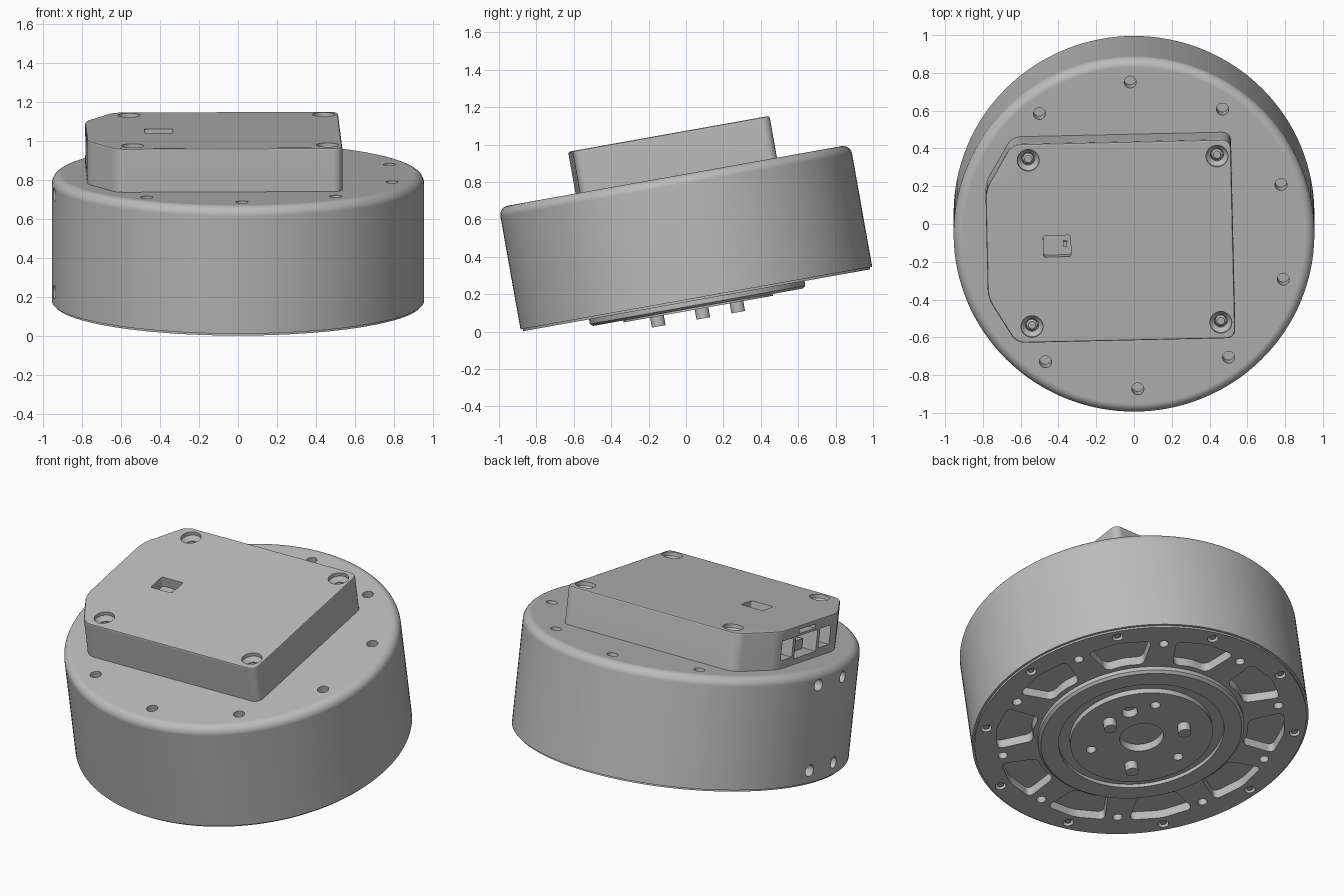
import bpy, bmesh
from math import sin, cos, pi, radians
from mathutils import Matrix

cube = bpy.data.objects.get("Cube")
if cube:
    bpy.data.objects.remove(cube, do_unlink=True)

grey = bpy.data.materials.new("machined grey")
grey.use_nodes = True
GREY = (0.5, 0.5, 0.5, 1)
grey.diffuse_color = GREY
for node in grey.node_tree.nodes:
    if node.type == 'BSDF_PRINCIPLED':
        node.inputs["Base Color"].default_value = GREY

# The whole unit leans forward; the case is also turned slightly on the housing
LEAN = Matrix.Translation((0, 0.0575, 0.168)) @ Matrix.Rotation(radians(10.1), 4, 'X')
TURN = LEAN @ Matrix.Rotation(radians(1.3), 4, 'Z') @ Matrix.Translation((0, 0.01, 0))
STEP = 36


def merge(bm, part, mat):
    bmesh.ops.recalc_face_normals(part, faces=part.faces)
    part.transform(mat)
    mesh = bpy.data.meshes.new("temp")
    part.to_mesh(mesh)
    part.free()
    bm.from_mesh(mesh)
    bpy.data.meshes.remove(mesh)


def prism(bm, points, z0, z1, rounding=0, chamfer=0, mat=Matrix()):
    part = bmesh.new()
    face = part.faces.new([part.verts.new((x, y, z0)) for x, y in points])
    new = bmesh.ops.extrude_face_region(part, geom=[face])["geom"]
    for v in new:
        if isinstance(v, bmesh.types.BMVert):
            v.co.z = z1
    if rounding:
        upright = [e for e in part.edges if abs(e.verts[0].co.z - e.verts[1].co.z) > 1e-4]
        bmesh.ops.bevel(part, geom=upright, offset=rounding, segments=5, profile=0.5,
                        affect='EDGES')
    if chamfer:
        top = [e for e in part.edges if all(v.co.z > z1 - 1e-4 for v in e.verts)]
        bmesh.ops.bevel(part, geom=top, offset=chamfer, segments=2, profile=0.5, affect='EDGES')
    merge(bm, part, mat)


def block(bm, x0, x1, y0, y1, z0, z1, rounding=0):
    prism(bm, [(x0, y0), (x1, y0), (x1, y1), (x0, y1)], z0, z1, rounding)


def lathe(bm, profile, sides=24, mat=Matrix()):
    part = bmesh.new()
    verts = [part.verts.new((r, 0, z)) for r, z in profile]
    edges = [part.edges.new(pair) for pair in zip(verts, verts[1:])]
    bmesh.ops.spin(part, geom=verts + edges, axis=(0, 0, 1), cent=(0, 0, 0),
                   angle=2 * pi, steps=sides)
    bmesh.ops.remove_doubles(part, verts=part.verts, dist=1e-5)
    bmesh.ops.holes_fill(part, edges=[e for e in part.edges if e.is_boundary], sides=0)
    merge(bm, part, mat)


def peg(bm, radius, z0, z1, mat=Matrix(), sides=24):
    lathe(bm, [(radius, z0), (radius, z1)], sides, mat)


def polar(radius, degrees, z=0):
    a = radians(degrees)
    return Matrix.Translation((radius * cos(a), radius * sin(a), z))


def make(name, bm, mat, cuts=None):
    mesh = bpy.data.meshes.new(name)
    bm.to_mesh(mesh)
    bm.free()
    obj = bpy.data.objects.new(name, mesh)
    bpy.context.scene.collection.objects.link(obj)
    if cuts:
        cutter_mesh = bpy.data.meshes.new(name + "_cutter")
        cuts.to_mesh(cutter_mesh)
        cuts.free()
        cutter = bpy.data.objects.new(name + "_cutter", cutter_mesh)
        cutter.hide_render = True
        bpy.context.scene.collection.objects.link(cutter)
        mod = obj.modifiers.new("cut", 'BOOLEAN')
        mod.operation, mod.solver, mod.object = 'DIFFERENCE', 'EXACT', cutter
        dg = bpy.context.evaluated_depsgraph_get()
        result = bpy.data.meshes.new_from_object(obj.evaluated_get(dg))
        obj.modifiers.clear()
        obj.data = result
        bpy.data.objects.remove(cutter, do_unlink=True)
    obj.data.materials.clear()
    obj.data.materials.append(grey)
    obj.matrix_world = mat
    bpy.ops.object.select_all(action='DESELECT')
    obj.select_set(True)
    bpy.context.view_layer.objects.active = obj
    bpy.ops.object.shade_smooth_by_angle(angle=radians(30))
    obj.modifiers.new("even shading", 'WEIGHTED_NORMAL').keep_sharp = True
    return obj


# Round housing with a filleted top edge
R, H, F = 0.955, 0.675, 0.05
fillet = [(R - F + F * cos(i * pi / 16), H - F + F * sin(i * pi / 16)) for i in range(9)]
housing, cuts = bmesh.new(), bmesh.new()
lathe(housing, [(0.942, 0), (0.942, 0.012), (R, 0.012)] + fillet, 128)

# Bolt holes in the top face, those under the case left out
for i in range(8):
    peg(cuts, 0.032, H - 0.1, H + 0.05, polar(0.825, 91.4 - STEP * (i - 1)))

# Side mounting holes
for angle in (174, 189):
    for z in (0.085, 0.592):
        turn = Matrix.Rotation(radians(angle), 4, 'Z')
        peg(cuts, 0.035, 0.87, 1.0,
            turn @ Matrix.Translation((0, 0, z)) @ Matrix.Rotation(pi / 2, 4, 'Y'))

# Underside pockets, holes and rim screws
pocket = [(r * cos(radians(a)), r * sin(radians(a)))
          for r, a in ((0.61, -10), (0.815, -13), (0.83, 0), (0.815, 13), (0.61, 10), (0.62, 0))]
rim_screws = bmesh.new()
for i in range(10):
    a = 42 + STEP * i
    prism(cuts, pocket, -0.05, 0.055, 0.035, mat=Matrix.Rotation(radians(a), 4, 'Z'))
    peg(cuts, 0.027, -0.05, 0.05, polar(0.79, a + STEP / 2))
    peg(cuts, 0.03, -0.05, 0.03, polar(0.887, a))
    peg(rim_screws, 0.018, 0.008, 0.04, polar(0.887, a), 12)
make("housing", housing, LEAN, cuts)
make("rim_screws", rim_screws, LEAN)

# Output flange with a sunken ring and a raised centre
flange, cuts = bmesh.new(), bmesh.new()
lathe(flange, [(0.585, 0.01), (0.585, -0.025), (0.57, -0.038), (0.47, -0.038), (0.47, -0.015),
               (0.405, -0.015), (0.405, -0.048)], 96)
peg(cuts, 0.125, -0.1, 0.03, sides=48)
peg(cuts, 0.045, -0.1, 0.03, polar(0.25, 35))
for i in range(3):
    peg(cuts, 0.028, -0.1, 0.03, polar(0.295, 66 + 120 * i))
make("output_flange", flange, LEAN, cuts)

# Locating pins
pins = bmesh.new()
for i in range(3):
    peg(pins, 0.037, -0.102, 0, polar(0.25, 4 + 120 * i))
make("locating_pins", pins, LEAN)

# Electronics case with two clipped corners
outline = [(-0.78, -0.29), (-0.635, -0.535), (0.525, -0.535),
           (0.525, 0.535), (-0.635, 0.535), (-0.78, 0.29)]
case, cuts, screws = bmesh.new(), bmesh.new(), bmesh.new()
prism(case, outline, 0.66, 0.902, 0.045, 0.012)
for x in (-0.55, 0.45):
    for y in (-0.447, 0.447):
        at = Matrix.Translation((x, y, 0))
        lathe(cuts, [(0.034, 0.8), (0.034, 0.855), (0.058, 0.88), (0.058, 0.95)], 32, at)
        lathe(screws, [(0.03, 0.79), (0.03, 0.85), (0.02, 0.86)], 16, at)

# Window in the lid and the connector openings
block(cuts, -0.48, -0.335, -0.075, 0.04, 0.84, 0.95, 0.01)
block(cuts, -0.85, -0.64, 0.16, 0.27, 0.725, 0.84)
block(cuts, -0.85, -0.64, -0.09, 0.135, 0.71, 0.84)
block(cuts, -0.85, -0.64, -0.06, 0.105, 0.853, 0.878)
block(cuts, -0.85, -0.64, -0.225, -0.115, 0.725, 0.84)
make("electronics_case", case, TURN, cuts)
make("case_screws", screws, TURN)

# Connector cores and the part seen through the window
cores = bmesh.new()
block(cores, -0.72, -0.63, 0.185, 0.245, 0.715, 0.8)
block(cores, -0.72, -0.63, -0.2, -0.14, 0.715, 0.8)
block(cores, -0.70, -0.63, -0.07, 0.115, 0.70, 0.77)
block(cores, -0.375, -0.355, -0.03, 0.0, 0.83, 0.87)
make("connector_cores", cores, TURN)
